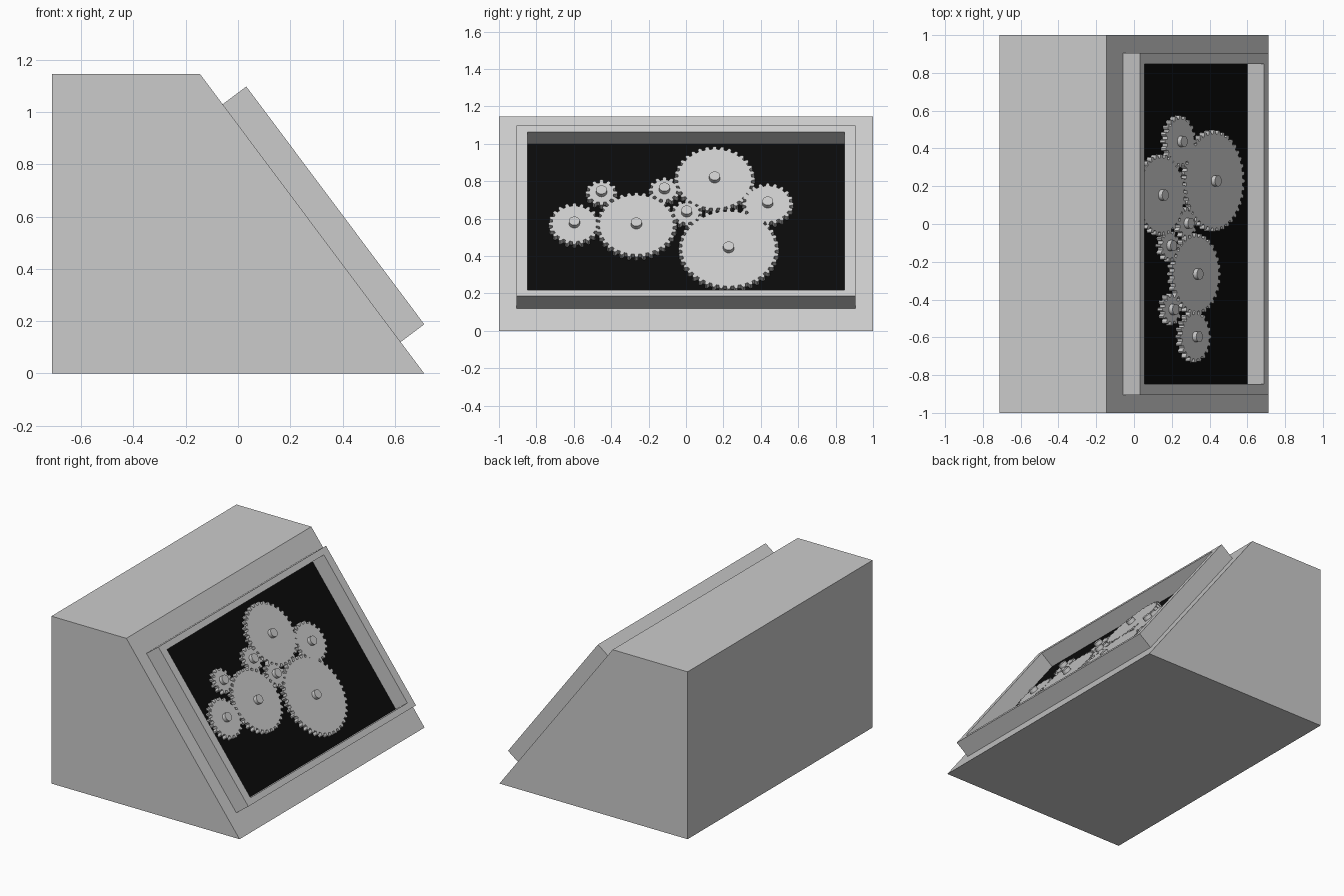
import bpy, bmesh, math
from mathutils import Matrix, Vector

if "Cube" in bpy.data.objects:
    bpy.data.objects.remove(bpy.data.objects["Cube"])


def material(name, rgb):
    m = bpy.data.materials.new(name)
    m.diffuse_color = (*rgb, 1)
    m.use_nodes = True
    m.node_tree.nodes["Principled BSDF"].inputs["Base Color"].default_value = m.diffuse_color
    return m


GREY = material("light grey", (0.6, 0.6, 0.6))
BLACK = material("black", (0.003, 0.003, 0.003))

# Sloped-face frame: local x = world y, local y = up the slope, local z = outward
FOOT, CREST = Vector((0.712, 0, 0)), Vector((-0.145, 0, 1.145))
up = (CREST - FOOT).normalized()
across = Vector((0, 1, 0))
out = across.cross(up)
SLOPE = Matrix((across, up, out)).transposed().to_4x4()
SLOPE.translation = FOOT


def prism(name, outline, z0, z1, mat, matrix, hole=None):
    """Extrude a 2D outline, optionally with a hole of the same point count."""
    bm = bmesh.new()

    def ring(pts, z):
        return [bm.verts.new((x, y, z)) for x, y in pts]

    def walls(a, b):
        n = len(a)
        for i in range(n):
            j = (i + 1) % n
            bm.faces.new((a[i], a[j], b[j], b[i]))

    low, high = ring(outline, z0), ring(outline, z1)
    walls(low, high)
    if hole:
        hlow, hhigh = ring(hole, z0), ring(hole, z1)
        walls(hlow, hhigh)
        walls(low, hlow)
        walls(high, hhigh)
    else:
        bm.faces.new(low)
        bm.faces.new(high)
    bmesh.ops.recalc_face_normals(bm, faces=bm.faces)
    me = bpy.data.meshes.new(name)
    bm.to_mesh(me)
    bm.free()
    me.materials.append(mat)
    ob = bpy.data.objects.new(name, me)
    ob.matrix_world = matrix
    bpy.context.collection.objects.link(ob)
    return ob


def rect(x, y0, y1):
    return [(-x, y0), (x, y0), (x, y1), (-x, y1)]


def circle(r, n):
    return [(r * math.cos(2 * math.pi * i / n), r * math.sin(2 * math.pi * i / n))
            for i in range(n)]


def gear_outline(teeth, module=0.0131):
    pitch = module * teeth / 2
    tip, root = pitch + 0.0066, pitch - 0.0125
    step = 2 * math.pi / teeth
    # root, root, flank, tip, tip, flank for every tooth
    shape = ((-0.30, root), (-0.24, pitch), (-0.11, tip),
             (0.11, tip), (0.24, pitch), (0.30, root))
    return [(r * math.cos((i + a) * step), r * math.sin((i + a) * step))
            for i in range(teeth) for a, r in shape]


# Wedge body: side profile extruded along y
SIDE = Matrix.Rotation(math.pi / 2, 4, 'X')
prism("body", [(-0.712, 0), (0.712, 0), (-0.145, 1.145), (-0.712, 1.145)],
      -1, 1, GREY, SIDE)

# Raised frame and dark back panel on the slope
prism("window_frame", rect(0.906, 0.15, 1.286), 0, 0.113, GREY, SLOPE,
      hole=rect(0.848, 0.19, 1.245))
prism("back_panel", rect(0.848, 0.19, 1.245), 0, 0.003, BLACK, SLOPE)

# Gears: (across, height of hub end in world z, tooth count)
HUB_TOP, GEAR_TOP = 0.06, 0.035
for i, (y, z, teeth) in enumerate((
        (-0.597, 0.588, 20), (-0.452, 0.755, 12), (-0.265, 0.583, 32),
        (-0.115, 0.770, 12), (0.004, 0.647, 12), (0.153, 0.829, 32),
        (0.437, 0.695, 20), (0.228, 0.455, 40)), 1):
    s = (z - HUB_TOP * out.z) / up.z
    place = SLOPE @ Matrix.Translation((y, s, 0))
    prism(f"gear_{i}", gear_outline(teeth), 0.001, GEAR_TOP, GREY, place)
    hub = prism(f"gear_hub_{i}", circle(0.029, 24), GEAR_TOP - 0.01, HUB_TOP, GREY, place)
    bpy.ops.object.select_all(action='DESELECT')
    hub.select_set(True)
    bpy.context.view_layer.objects.active = hub
    bpy.ops.object.shade_smooth_by_angle(angle=math.radians(30))
